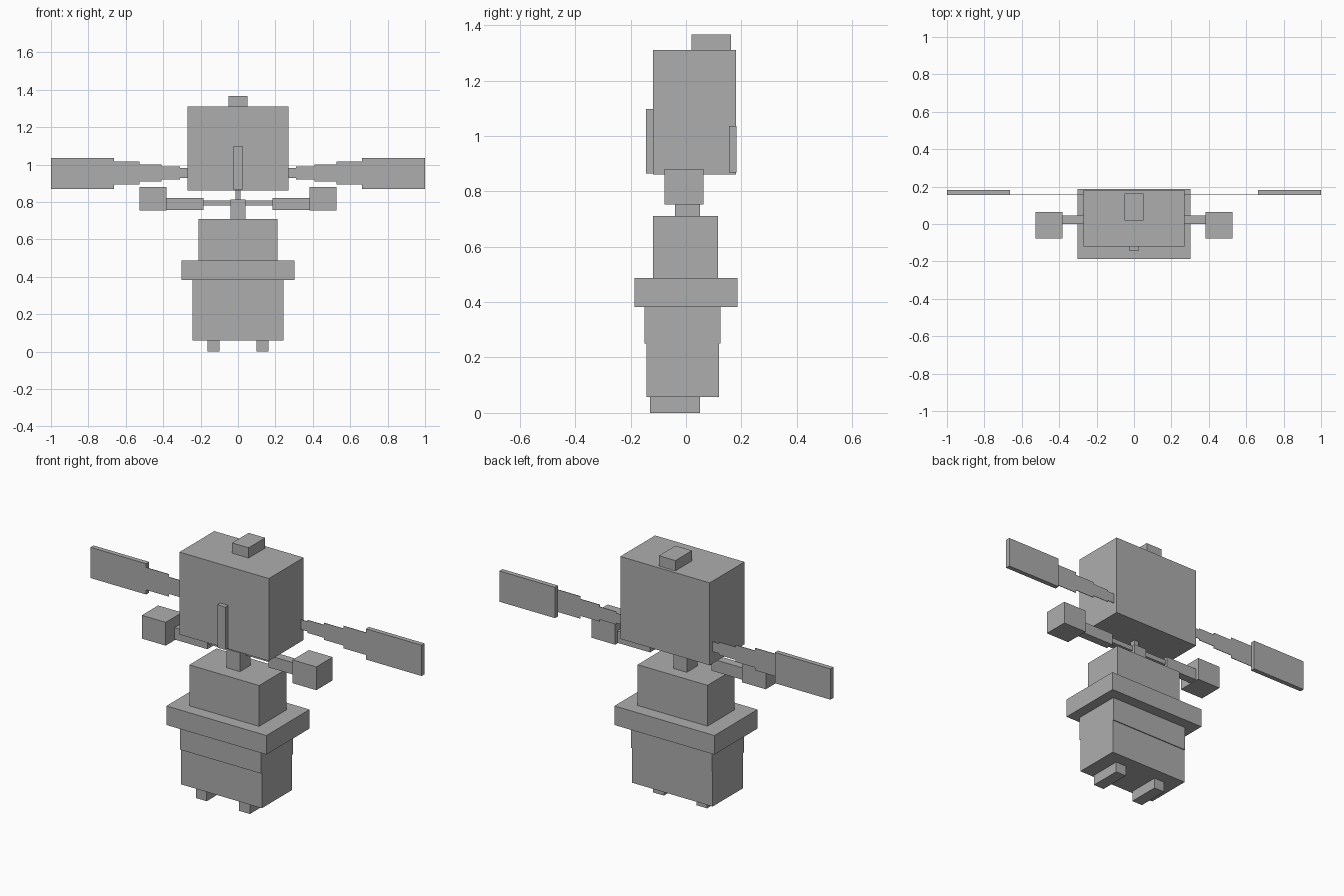
import bpy
import bmesh

old = bpy.data.objects.get("Cube")
if old:
    bpy.data.objects.remove(old, do_unlink=True)

# One plain grey for the whole figure
grey = bpy.data.materials.new("plain grey")
grey.use_nodes = True
colour = (0.42, 0.42, 0.42, 1)
grey.diffuse_color = colour
grey.node_tree.nodes["Principled BSDF"].inputs["Base Color"].default_value = colour


def box(name, x, y, z):
    """Box spanning the (min, max) pairs on each axis."""
    bm = bmesh.new()
    bmesh.ops.create_cube(bm, size=1)
    for v in bm.verts:
        v.co = [span[0] if c < 0 else span[1] for c, span in zip(v.co, (x, y, z))]
    mesh = bpy.data.meshes.new(name)
    bm.to_mesh(mesh)
    bm.free()
    mesh.materials.append(grey)
    obj = bpy.data.objects.new(name, mesh)
    bpy.context.collection.objects.link(obj)
    return obj


def centred(name, half, y, z):
    return box(name, (-half, half), y, z)


def pair(name, x, y, z):
    box("left_" + name, x, y, z)
    box("right_" + name, (-x[1], -x[0]), y, z)


# Head with cap knob and nose
centred("head", 0.27, (-0.119, 0.181), (0.86, 1.31))
centred("head_knob", 0.05, (0.02, 0.163), (1.31, 1.366))
centred("nose", 0.024, (-0.144, -0.119), (0.864, 1.098))

# Neck
centred("upper_neck", 0.014, (-0.01, 0.02), (0.81, 0.86))
centred("neck", 0.04, (-0.04, 0.05), (0.71, 0.812))

# Torso, belt and hips
centred("torso", 0.211, (-0.119, 0.116), (0.485, 0.71))
centred("belt", 0.302, (-0.186, 0.186), (0.383, 0.487))
centred("upper_hips", 0.244, (-0.15, 0.124), (0.25, 0.383))
centred("lower_hips", 0.244, (-0.143, 0.119), (0.058, 0.25))

# Feet
pair("foot", (0.098, 0.163), (-0.13, 0.05), (0, 0.058))

# Arms
pair("inner_arm", (0.04, 0.185), (0.01, 0.035), (0.78, 0.807))
pair("outer_arm", (0.185, 0.383), (0, 0.046), (0.757, 0.822))
pair("hand", (0.383, 0.527), (-0.077, 0.064), (0.753, 0.88))

# Ears: thin stepped plates widening to a thicker paddle
pair("ear_paddle", (0.664, 1.0), (0.156, 0.182), (0.868, 1.036))
steps = [(0.27, 0.31, 0.027), (0.31, 0.41, 0.035),
         (0.41, 0.527, 0.046), (0.527, 0.664, 0.061)]
for i, (x0, x1, half) in enumerate(steps, 1):
    pair(f"ear_step_{i}", (x0, x1), (0.156, 0.159), (0.954 - half, 0.954 + half))
